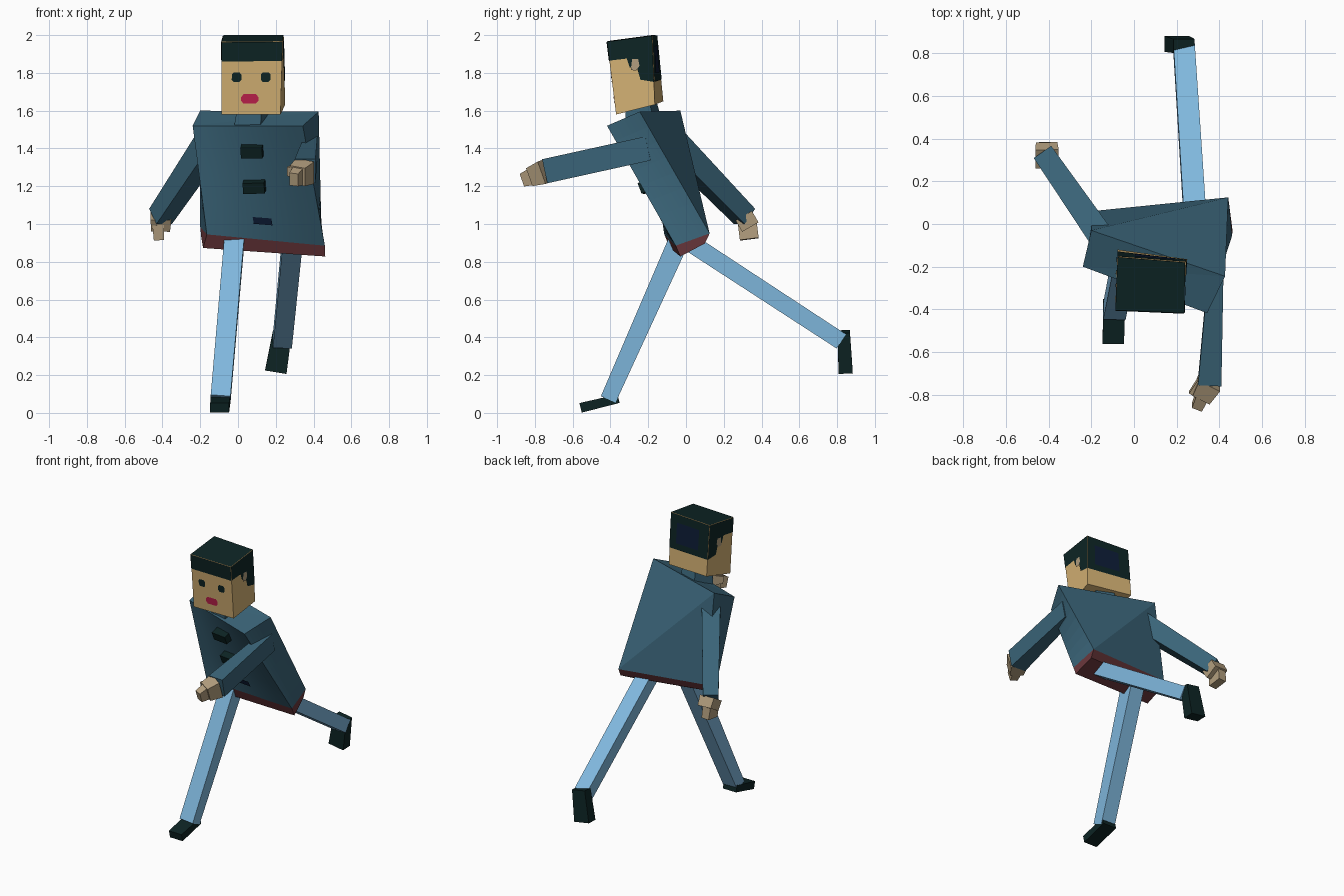
import bpy, bmesh
from mathutils import Vector as V

if "Cube" in bpy.data.objects:
    bpy.data.objects.remove(bpy.data.objects["Cube"])


def mat(name, r, g, b):
    lin = [(c / 255 / 12.92) if c < 11 else ((c / 255 + 0.055) / 1.055) ** 2.4 for c in (r, g, b)]
    m = bpy.data.materials.new(name)
    m.diffuse_color = (*lin, 1)
    m.use_nodes = True
    m.node_tree.nodes["Principled BSDF"].inputs["Base Color"].default_value = m.diffuse_color
    return m


JACKET = mat("teal jacket", 58, 100, 120)
TROUSER = mat("light blue trousers", 128, 184, 222)
SKIN = mat("skin", 212, 177, 116)
HAND = mat("tan hands", 178, 158, 126)
HAIR = mat("black green", 13, 36, 36)
NAVY = mat("navy", 13, 28, 54)
BELT = mat("maroon hem", 104, 54, 58)
LIPS = mat("lips red", 190, 32, 76)


def finish(name, bm, material):
    bmesh.ops.remove_doubles(bm, verts=bm.verts, dist=1e-5)
    me = bpy.data.meshes.new(name)
    bm.to_mesh(me)
    bm.free()
    me.materials.append(material)
    ob = bpy.data.objects.new(name, me)
    bpy.context.collection.objects.link(ob)


def bil(quad, u, v):
    """Point on a quad given as bottom-left, bottom-right, top-right, top-left."""
    a, b, c, d = map(V, quad)
    return a.lerp(b, u).lerp(d.lerp(c, u), v)


def normal(quad):
    a, b, c, d = map(V, quad)
    return (c - a).cross(d - b).normalized()


def sides(bot, top):
    """Rings run front-left, front-right, back-right, back-left."""
    return [(bot[i], bot[(i + 1) % 4], top[(i + 1) % 4], top[i]) for i in range(4)]


def hexa(name, bot, top, material):
    bm = bmesh.new()
    for q in sides(bot, top) + [tuple(top), tuple(reversed(bot))]:
        bm.faces.new([bm.verts.new(p) for p in q])
    finish(name, bm, material)


def limb(name, p, q, size0, size1, material, ref=(1, 0, 0)):
    """Four-sided tapered bar from p to q; sizes are (along ref, across)."""
    p, q = V(p), V(q)
    d = (q - p).normalized()
    s = V(ref)
    s = (s - d * s.dot(d)).normalized()
    t = d.cross(s)
    rings = []
    for c, (w, h) in ((p, size0), (q, size1)):
        rings.append([c + s * w / 2 * i + t * h / 2 * j for i, j in ((-1, -1), (1, -1), (1, 1), (-1, 1))])
    hexa(name, rings[0], rings[1], material)


def decal(name, quad, outline, material, lift=0.003):
    """Flat painted patch following an outline on a quad."""
    bm = bmesh.new()
    n = normal(quad) * lift
    bm.faces.new([bm.verts.new(bil(quad, u, v) + n) for u, v in outline])
    finish(name, bm, material)


def rect(u0, v0, u1, v1, c=0.0):
    """Rectangle outline with chamfered corners."""
    if not c:
        return [(u0, v0), (u1, v0), (u1, v1), (u0, v1)]
    return [(u0 + c, v0), (u1 - c, v0), (u1, v0 + c), (u1, v1 - c),
            (u1 - c, v1), (u0 + c, v1), (u0, v1 - c), (u0, v0 + c)]


# Head
head_bot = [(-.087, -.37, 1.58), (.225, -.37, 1.58), (.25, -.165, 1.632), (-.077, -.12, 1.65)]
head_top = [(-.087, -.404, 1.962), (.236, -.418, 1.965), (.24, -.18, 1.997), (-.077, -.155, 1.997)]
hexa("head", head_bot, head_top, SKIN)
front, right, back, left = sides(head_bot, head_top)

# Hair
side_hair = [(0, .74), (.4, .73), (.45, .6), (.62, .57), (.68, .4), (1, .33), (1, 1), (0, 1)]
ear = [(.47, .56), (.6, .54), (.68, .6), (.66, .7), (.52, .71)]
flip = lambda pts: [(1 - u, v) for u, v in reversed(pts)]
decal("hair_top", head_top, rect(0, 0, 1, 1), HAIR)
decal("hair_front", front, rect(0, .735, 1, 1), HAIR)
decal("hair_back", back, rect(0, .33, 1, 1), HAIR)
decal("hair_back_patch", back, rect(.17, .45, .75, .85), NAVY, .005)
for nm, q, f in (("right", right, list), ("left", left, flip)):
    decal("hair_" + nm, q, f(side_hair), HAIR)
    decal("ear_" + nm, q, f(ear), HAND, .005)

# Face
for nm, u in (("left", .25), ("right", .735)):
    decal("eye_" + nm, front, rect(u - .08, .45, u + .08, .58, .03), HAIR)
decal("mouth", front, rect(.33, .15, .62, .28, .04), LIPS)

# Twisted jacket
t_bot = [(-.165, -.115, .945), (.46, -.055, .885), (.442, .125, .95), (-.2, .06, .985)]
t_top = [(-.24, -.2, 1.52), (.343, -.418, 1.52), (.427, -.245, 1.595), (-.2, -.03, 1.6)]
chest, flank_r, rear, flank_l = sides(t_bot, t_top)
bm = bmesh.new()
N = 8
for q in (chest, flank_r, flank_l):
    for i in range(N):
        for j in range(N):
            f = bm.faces.new([bm.verts.new(bil(q, (i + a) / N, (j + b) / N))
                              for a, b in ((0, 0), (1, 0), (1, 1), (0, 1))])
            f.smooth = q is chest
for tri in ((rear[0], rear[1], rear[2]), (rear[0], rear[2], rear[3]),
            t_top[:3], (t_top[0], t_top[2], t_top[3]), t_bot[2::-1], (t_bot[3], t_bot[2], t_bot[0])):
    bm.faces.new([bm.verts.new(p) for p in tri])
finish("jacket", bm, JACKET)

# Neck collar
limb("collar", (.07, -.215, 1.5), (.08, -.24, 1.63), (.15, .16), (.13, .14), JACKET, (1, -.3, 0))

# Hem under the jacket
hem = [(-.185, -.085, .873), (.462, -.03, .828), (.442, .1, .897), (-.195, .04, .935)]
hexa("hem", hem, t_bot, BELT)

# Buttons and flat patch
n = normal(chest)
for k, (u, v) in enumerate(((.51, .79), (.48, .48))):
    p = bil(chest, u, v)
    limb(f"button_{k + 1}", p - n * .02, p + n * .05, (.115, .06), (.115, .06), HAIR, (1, -.2, 0))
decal("jacket_patch", chest, rect(.42, .14, .58, .2), NAVY, .008)

# Arm swinging back
limb("back_arm", (-.14, -.08, 1.44), (-.41, .31, 1.04), (.12, .13), (.1, .105), JACKET, (1, .7, 0))
limb("back_palm", (-.408, .305, 1.045), (-.41, .34, .985), (.11, .1), (.1, .1), HAND)
limb("back_fingers", (-.423, .325, 1.0), (-.418, .335, .92), (.06, .1), (.055, .1), HAND)

# Arm swinging forward
limb("front_arm", (.385, -.2, 1.4), (.355, -.745, 1.28), (.07, .13), (.11, .13), JACKET)
limb("front_palm", (.355, -.74, 1.28), (.315, -.81, 1.255), (.11, .125), (.09, .1), HAND)
limb("front_fingers", (.325, -.79, 1.26), (.295, -.86, 1.235), (.06, .1), (.05, .07), HAND)
limb("front_thumb", (.32, -.74, 1.29), (.275, -.8, 1.275), (.05, .06), (.04, .05), HAND)

# Legs and shoes
limb("front_leg", (-.018, -.03, .93), (-.092, -.41, .075), (.105, .11), (.105, .085), TROUSER)
limb("front_shoe", (-.093, -.358, .075), (-.097, -.557, .027), (.105, .046), (.1, .052), HAIR)
limb("back_leg", (.288, .0, .915), (.235, .82, .38), (.105, .095), (.1, .09), TROUSER)
limb("back_shoe", (.235, .835, .43), (.2, .845, .217), (.1, .065), (.115, .075), HAIR)
